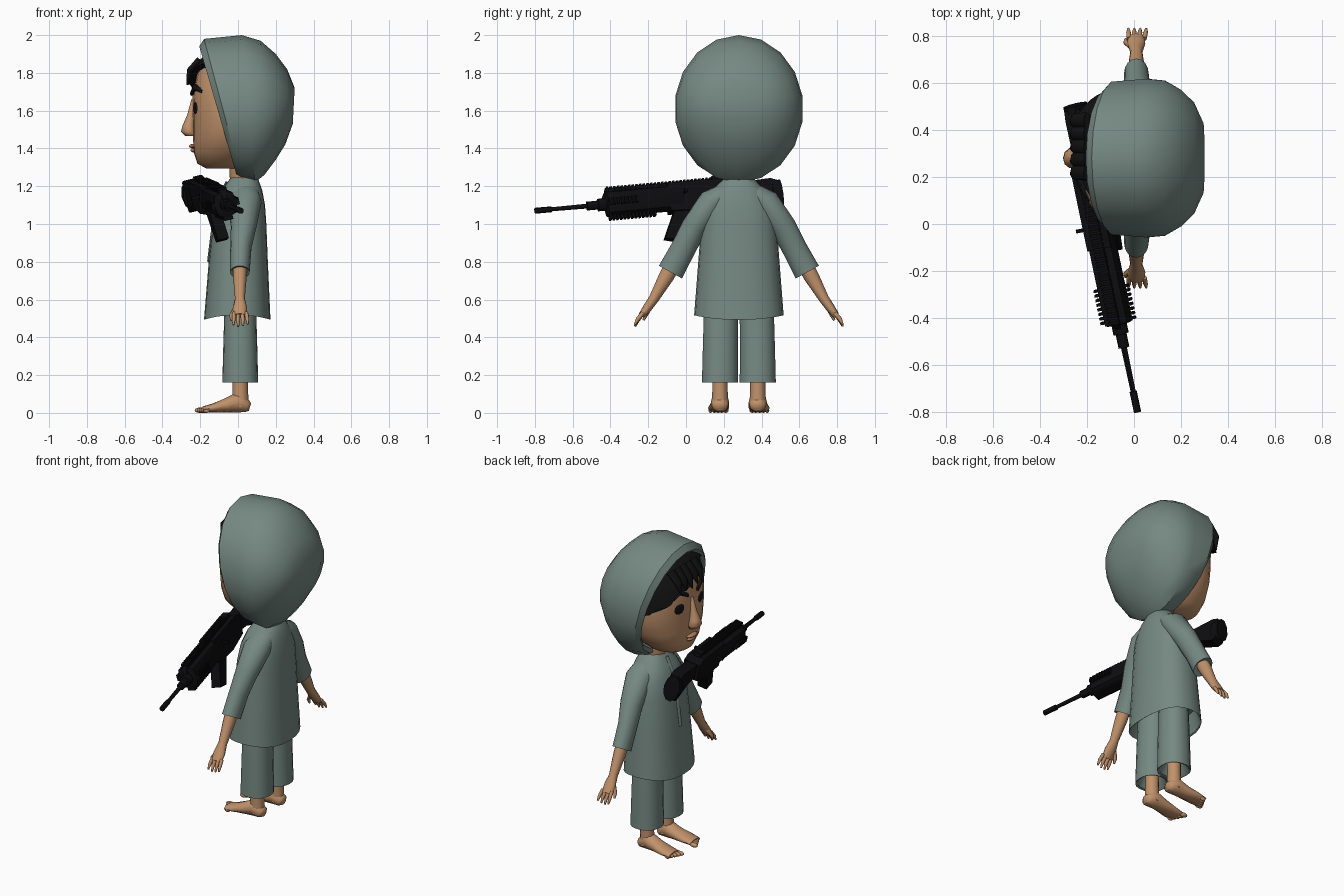
import bpy, bmesh, math
from mathutils import Vector as V

cube = bpy.data.objects.get("Cube")
if cube:
    bpy.data.objects.remove(cube)


def material(name, r, g, b):
    m = bpy.data.materials.new(name)
    m.use_nodes = True
    m.diffuse_color = (r, g, b, 1)
    bsdf = m.node_tree.nodes["Principled BSDF"]
    bsdf.inputs["Base Color"].default_value = (r, g, b, 1)
    bsdf.inputs["Roughness"].default_value = 0.8
    return m


CLOTH = material("grey_green_cloth", 0.18, 0.25, 0.225)
SKIN = material("tan_skin", 0.53, 0.285, 0.145)
LIP = material("lips", 0.46, 0.22, 0.13)
BLACK = material("black_hair", 0.006, 0.006, 0.006)
METAL = material("black_metal", 0.004, 0.004, 0.005)
MID = 0.28  # body centre in y


def finish(name, bm, mat, angle=40):
    bmesh.ops.recalc_face_normals(bm, faces=bm.faces)
    me = bpy.data.meshes.new(name)
    bm.to_mesh(me)
    bm.free()
    me.materials.append(mat)
    ob = bpy.data.objects.new(name, me)
    bpy.context.collection.objects.link(ob)
    bpy.ops.object.select_all(action='DESELECT')
    ob.select_set(True)
    bpy.context.view_layer.objects.active = ob
    bpy.ops.object.shade_smooth_by_angle(angle=math.radians(angle))
    return ob


def ring(c, a, b, n=16, p=1.0):
    pts = []
    for i in range(n):
        t = 2 * math.pi * i / n
        co, si = math.cos(t), math.sin(t)
        pts.append(V(c) + V(a) * math.copysign(abs(co) ** p, co)
                   + V(b) * math.copysign(abs(si) ** p, si))
    return pts


def loft(name, rings, mat, angle=40):
    bm = bmesh.new()
    vs = [[bm.verts.new(p) for p in r] for r in rings]
    n = len(rings[0])
    for r, q in zip(vs, vs[1:]):
        for i in range(n):
            bm.faces.new((r[i], r[(i + 1) % n], q[(i + 1) % n], q[i]))
    bm.faces.new(vs[0])
    bm.faces.new(vs[-1])
    return finish(name, bm, mat, angle)


def tube(name, path, side, mat, n=12, angle=50):
    # path rows: x, y, z, radius along side, radius across
    rings, side = [], V(side)
    for i, row in enumerate(path):
        d = V(path[min(i + 1, len(path) - 1)][:3]) - V(path[max(i - 1, 0)][:3])
        rings.append(ring(row[:3], side * row[3], side.cross(d).normalized() * row[4], n))
    return loft(name, rings, mat, angle)


def ball(name, loc, size, mat, rot=0):
    bm = bmesh.new()
    bmesh.ops.create_uvsphere(bm, u_segments=14, v_segments=8, radius=1)
    for v in bm.verts:
        v.co = V((v.co.x * size[0], v.co.y * size[1], v.co.z * size[2]))
        x, y = v.co.x, v.co.y
        v.co.x = x * math.cos(rot) - y * math.sin(rot)
        v.co.y = x * math.sin(rot) + y * math.cos(rot)
        v.co += V(loc)
    return finish(name, bm, mat, 60)


# Hood: tilted oval rings given by top x, z, bottom x, z and half width
hood = [(-.02, 1.88, .10, 1.32, .26), (-.185, 1.92, .0, 1.28, .285),
        (-.205, 1.94, -.005, 1.25, .30), (-.18, 1.98, .02, 1.235, .33),
        (.02, 2.0, .09, 1.22, .342), (.12, 1.97, .14, 1.26, .335),
        (.2, 1.9, .2, 1.34, .295), (.26, 1.82, .25, 1.42, .24),
        (.3, 1.72, .29, 1.53, .15)]
loft("hood", [ring(((a + c) / 2, MID, (b + d) / 2), ((a - c) / 2, 0, (b - d) / 2),
                   (0, w, 0), 18) for a, b, c, d, w in hood], CLOTH, 35)

# Head: horizontal rings given by z, front x, back x and half width
head = [(1.295, -.17, .0, .08), (1.32, -.215, .04, .13), (1.38, -.235, .1, .2),
        (1.46, -.238, .14, .25), (1.56, -.238, .17, .275), (1.68, -.24, .17, .275),
        (1.8, -.215, .16, .25), (1.89, -.16, .12, .19), (1.94, -.08, .05, .08)]


def head_at(z):
    for p, q in zip(head, head[1:]):
        if z <= q[0]:
            t = (z - p[0]) / (q[0] - p[0])
            return [u + (w - u) * t for u, w in zip(p, q)]
    return head[-1]


def head_ring(z, grow=0, n=24):
    z, f, b, w = head_at(z)
    return ring(((f + b) / 2, MID, z), ((b - f) / 2 + grow, 0, 0), (0, w + grow, 0), n, 0.9)


loft("head", [head_ring(h[0]) for h in head], SKIN, 60)
tube("neck", [(.03, MID, 1.18, .07, .08), (.02, MID, 1.36, .07, .08)], (1, 0, 0), SKIN)

# Face
nose = [(1.66, -.235, .008, .012), (1.58, -.25, .02, .018), (1.52, -.262, .036, .032),
        (1.49, -.262, .045, .04), (1.465, -.25, .035, .028)]
loft("nose", [ring((x, MID, z), (d, 0, 0), (0, w, 0), 10) for z, x, w, d in nose], SKIN, 70)
ball("upper_lip", (-.236, MID, 1.412), (.024, .05, .012), LIP)
ball("lower_lip", (-.23, MID, 1.39), (.022, .042, .012), LIP)
for s, side in ((-1, "left"), (1, "right")):
    ball(side + "_eye", (-.212, MID + s * .118, 1.615), (.016, .052, .04), BLACK, s * -.42)
    tube(side + "_eyebrow", [(-.245, MID + s * .05, 1.69, .012, .01),
                             (-.228, MID + s * .11, 1.725, .018, .014),
                             (-.185, MID + s * .18, 1.70, .01, .01)], (0, 0, 1), BLACK, 8)
    ball(side + "_ear", (-.02, MID + s * .272, 1.55), (.04, .02, .06), SKIN)

# Hair: shell over the skull with a jagged fringe, longer on one side
N = 48
shell = []
for k in range(6):
    t, row = k / 5, []
    for i in range(N):
        a = 2 * math.pi * i / N
        right, front = math.sin(a), max(0, -math.cos(a))
        low = 1.72 - .12 * right + .05 * front ** 2
        low += .03 * (i % 4 in (0, 1)) * front
        z = low + (1.93 - low) * t
        row.append(head_ring(z, .016 + .024 * (1 - t) * front, N)[i])
    shell.append(row)
loft("hair", shell, BLACK, 35)
for k in range(5):
    y = MID - .06 + k * .055
    tube("fringe_lock", [(-.2, y, 1.87, .035, .02), (-.255, y, 1.81, .03, .018),
                         (-.268, y - .01, 1.735 + .012 * (k % 2), .004, .004)],
         (0, 1, 0), BLACK, 8)

# Tunic: z, front x, back x, half width, hem wave
tunic = [(.62, -.15, .14, .20, 0), (.51, -.172, .165, .232, 1), (.505, -.18, .172, .237, 1),
         (.8, -.155, .158, .215, 0), (1.0, -.135, .15, .2, 0), (1.1, -.115, .143, .185, 0),
         (1.18, -.085, .128, .14, 0), (1.23, -.05, .11, .09, 0), (1.255, -.03, .09, .07, 0)]
rings = []
for z, f, b, w, wave in tunic:
    r = ring(((f + b) / 2, MID, z), ((b - f) / 2, 0, 0), (0, w, 0), 24, .85)
    for i, p in enumerate(r):
        p.z -= wave * .012 * math.cos(4 * math.pi * i / 24)
    rings.append(r)
loft("tunic", rings, CLOTH)
tube("neck_placket", [(-.06, MID, 1.225, .014, .006), (-.12, MID, 1.1, .014, .006),
                      (-.158, MID, .8, .014, .006)], (0, 1, 0), CLOTH, 8)

# Limbs, one set per side
for s, side in ((-1, "left"), (1, "right")):
    def along(rows):
        return [(x, MID + s * o, z, a, b) for x, o, z, a, b in rows]

    tube(side + "_sleeve", along([(.04, .07, 1.17, .07, .05), (.04, .14, 1.115, .085, .075),
                                  (.03, .235, .985, .068, .068), (.015, .295, .87, .056, .066),
                                  (.01, .362, .745, .052, .07), (.01, .35, .77, .045, .055)]),
         (1, 0, 0), CLOTH, 16)
    tube(side + "_forearm", along([(.01, .34, .80, .038, .042), (.01, .385, .72, .036, .04),
                                   (.01, .45, .605, .026, .027), (.01, .485, .555, .038, .024),
                                   (.01, .515, .515, .036, .018)]), (1, 0, 0), SKIN)
    for k in range(4):
        x = -.02 + k * .021
        drop = .008 * abs(k - 1.3)
        tube(side + "_finger", along([(x, .507, .53, .011, .012),
                                      (x * 1.15, .535, .49 + drop / 2, .01, .011),
                                      (x * 1.2, .55, .455 + drop, .005, .005)]),
             (1, 0, 0), SKIN, 8)
    tube(side + "_thumb", along([(-.01, .475, .56, .014, .016), (-.034, .492, .52, .012, .012),
                                 (-.036, .505, .49, .005, .006)]), (1, 0, 0), SKIN, 8)

    # Trouser leg, hollow at the cuff
    leg = [(.24, .1, .05, .05), (.165, .1, .085, .085), (.16, .1, .095, .097),
           (.35, .098, .09, .094), (.52, .095, .085, .092), (.68, .09, .08, .085)]
    loft(side + "_trouser_leg", [ring((.012, MID + s * o, z), (a, 0, 0), (0, b, 0), 18, .9)
                                 for z, o, a, b in leg], CLOTH)

    # Bare foot with toes
    tube(side + "_ankle", along([(.012, .1, .26, .042, .042), (.012, .1, .14, .04, .04),
                                 (.012, .1, .03, .046, .044)]), (1, 0, 0), SKIN)
    tube(side + "_foot", along([(.063, .1, .03, .02, .02), (.05, .1, .034, .042, .032),
                                (.0, .1, .058, .048, .056), (-.06, .102, .04, .05, .038),
                                (-.13, .108, .026, .056, .024), (-.185, .108, .018, .052, .016)]),
         (0, 1, 0), SKIN)
    for k in range(5):
        ball(side + "_toe", (-.203 + .009 * k, MID + s * (.07 + k * .02), .014),
             (.027 - .002 * k, .015 - .001 * k, .014), SKIN)

# Rifle frame: distance back from the muzzle, sideways, up
muzzle = V((.015, -.8, 1.07))
back = V((-.21, 1, .09)).normalized()
up = V((-.25, 0, 1))
up = (up - back * up.dot(back)).normalized()
across = up.cross(back)


def gun(l, s, v):
    return muzzle + back * l + across * s + up * v


def block(bm, pts, w):
    # side outline in distance and height, widened both ways
    sides = [[bm.verts.new(gun(l, s * w, v)) for l, v in pts] for s in (-1, 1)]
    for f in sides:
        bm.faces.new(f)
    for i in range(len(pts)):
        j = (i + 1) % len(pts)
        bm.faces.new((sides[0][i], sides[0][j], sides[1][j], sides[1][i]))


def prism(name, pts, w):
    bm = bmesh.new()
    block(bm, pts, w)
    return finish(name, bm, METAL, 30)


def rect(l0, l1, v0, v1):
    return [(l0, v0), (l1, v0), (l1, v1), (l0, v1)]


barrel = [(0, .016), (.09, .016), (.092, .011), (.28, .013), (.282, .024), (.34, .024),
          (.342, .034), (.42, .034)]
loft("rifle_barrel", [ring(gun(l, 0, 0), across * r, up * r, 12) for l, r in barrel], METAL, 30)
guard = [(.385, .8), (.39, 1), (.78, 1), (.80, .85)]
loft("rifle_handguard", [ring(gun(l, 0, 0), across * .062 * k, up * .07 * k, 8, .7)
                         for l, k in guard], METAL, 30)
prism("rifle_receiver", [(.72, -.075), (.9, -.085), (1.06, -.06), (1.08, .05), (1.04, .075),
                         (.72, .075)], .052)
prism("rifle_stock", [(1.04, -.04), (1.16, -.06), (1.29, -.12), (1.32, -.11), (1.32, .04),
                      (1.28, .055), (1.04, .045)], .034)
loft("rifle_butt_pad", [ring(gun(l, 0, -.035), across * .05, up * .085, 10)
                        for l in (1.285, 1.335)], METAL, 30)
prism("rifle_magazine", [(.75, -.06), (.86, -.06), (.75, -.235), (.675, -.215)], .03)
prism("rifle_front_sight", [(.36, .02), (.42, .02), (.42, .075), (.39, .075)], .012)
prism("rifle_rear_sight", rect(.97, 1.03, .07, .098), .022)
prism("rifle_charging_handle", rect(.80, .815, .01, .025), .095)

# Toothed rails on the top, underside and flanks
bm = bmesh.new()
block(bm, rect(.39, 1.0, .06, .08), .02)
for k in range(30):
    l = .395 + k * .02
    block(bm, rect(l, l + .011, .07, .09), .024)
    if k < 13:
        block(bm, rect(l, l + .011, -.086, -.05), .024)
    if k < 8:
        block(bm, rect(l, l + .011, -.018, .018), .076)
finish("rifle_rails", bm, METAL, 30)
